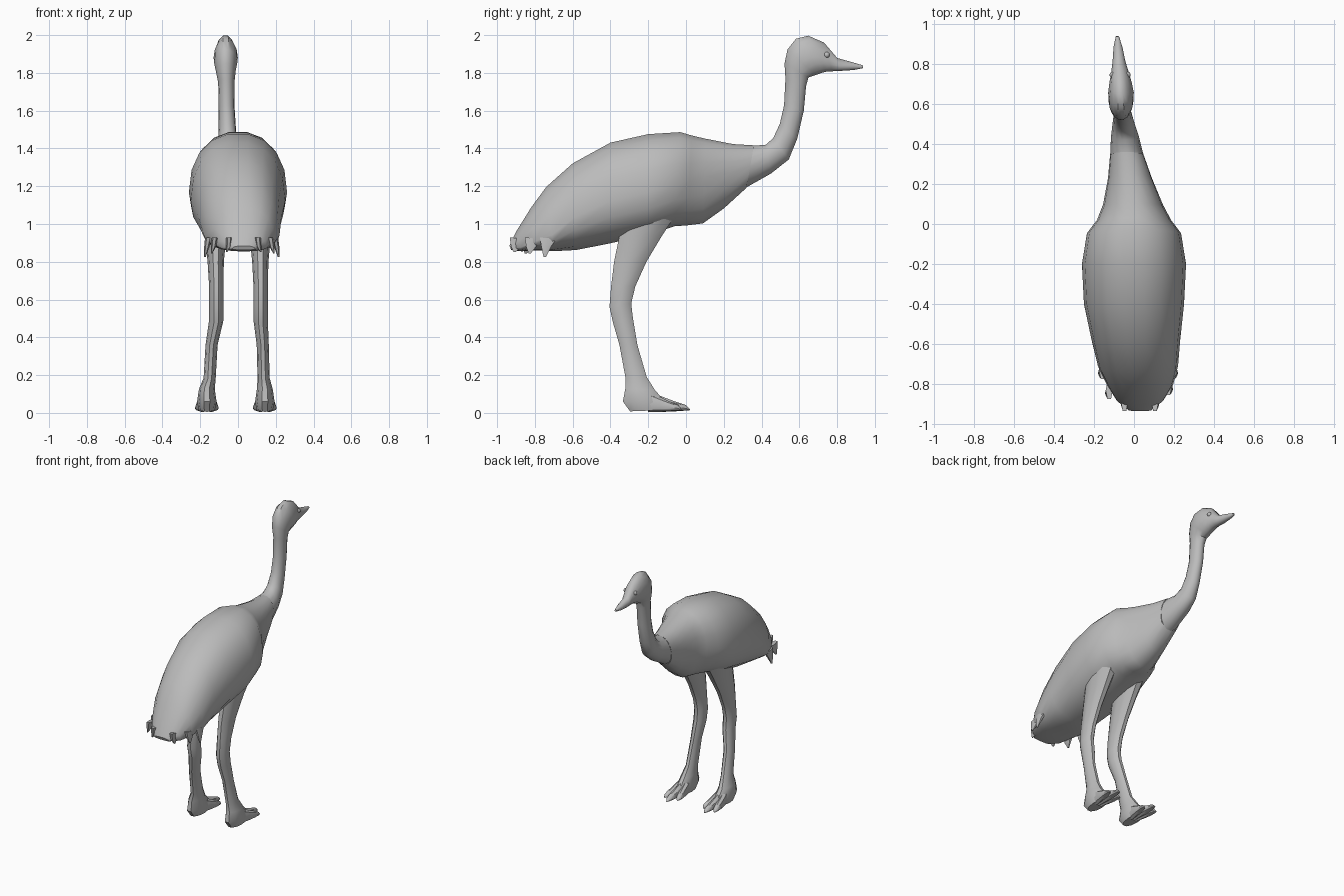
import bpy, bmesh, math
from mathutils import Vector

cube = bpy.data.objects.get("Cube")
if cube:
    bpy.data.objects.remove(cube)

grey = bpy.data.materials.new("plain grey")
grey.use_nodes = True
grey.diffuse_color = (0.5, 0.5, 0.5, 1)
bsdf = next(n for n in grey.node_tree.nodes if n.type == 'BSDF_PRINCIPLED')
bsdf.inputs["Base Color"].default_value = grey.diffuse_color


def finish(name, bm, angle=40):
    bmesh.ops.recalc_face_normals(bm, faces=bm.faces)
    mesh = bpy.data.meshes.new(name)
    bm.to_mesh(mesh)
    bm.free()
    mesh.materials.append(grey)
    mesh.shade_smooth()
    mesh.set_sharp_from_angle(angle=math.radians(angle))
    obj = bpy.data.objects.new(name, mesh)
    bpy.context.collection.objects.link(obj)
    return obj


def loft(name, rings, sides=12, power=1.0, angle=40):
    """Each ring: (y, z) on one edge, (y, z) on the other, half width,
    centre x, and where the widest point lies between the two edges."""
    bm = bmesh.new()
    loops = []
    for top, bottom, width, x, belly in rings:
        a, b = Vector((0, *top)), Vector((0, *bottom))
        loop = []
        for i in range(sides):
            t = math.tau * i / sides
            c, s = math.cos(t), math.sin(t)
            c = math.copysign(abs(c) ** power, c)
            s = math.copysign(abs(s) ** power, s)
            h = belly + s * ((1 - belly) if s > 0 else belly)
            p = b.lerp(a, h)
            p.x = x + c * width
            loop.append(bm.verts.new(p))
        loops.append(loop)
    for p, q in zip(loops, loops[1:]):
        for i in range(sides):
            j = (i + 1) % sides
            bm.faces.new((p[i], p[j], q[j], q[i]))
    bm.faces.new(loops[0])
    bm.faces.new(loops[-1])
    return finish(name, bm, angle)


# Feathered body, from tail to chest
loft("feathered_body", [
    ((-.935, .885), (-.925, .862), .06, .03, .3),
    ((-.90, .96), (-.87, .855), .12, .03, .2),
    ((-.82, 1.09), (-.80, .86), .165, .03, .2),
    ((-.74, 1.20), (-.70, .855), .20, .02, .25),
    ((-.60, 1.325), (-.58, .86), .22, .01, .38),
    ((-.40, 1.435), (-.40, .895), .25, 0, .42),
    ((-.20, 1.48), (-.20, .94), .26, 0, .42),
    ((-.03, 1.49), (-.06, .985), .235, 0, .46),
    ((.03, 1.472), (.01, .99), .185, 0, .5),
    ((.10, 1.455), (.09, 1.0), .15, -.005, .55),
    ((.25, 1.425), (.20, 1.08), .11, -.02, .55),
    ((.36, 1.418), (.32, 1.19), .085, -.035, .5),
], sides=18, power=.9)

# Neck, head and beak
loft("neck_and_head", [
    ((.34, 1.418), (.30, 1.18), .087, -.033, .5),
    ((.42, 1.42), (.45, 1.265), .07, -.045, .5),
    ((.46, 1.455), (.545, 1.34), .055, -.052, .5),
    ((.495, 1.53), (.59, 1.45), .046, -.056, .5),
    ((.518, 1.63), (.625, 1.60), .042, -.06, .5),
    ((.525, 1.77), (.637, 1.73), .043, -.062, .5),
    ((.52, 1.85), (.65, 1.775), .053, -.065, .5),
    ((.535, 1.925), (.69, 1.787), .062, -.065, .5),
    ((.58, 1.983), (.72, 1.798), .064, -.065, .45),
    ((.645, 2.0), (.745, 1.805), .056, -.067, .4),
    ((.73, 1.963), (.775, 1.807), .044, -.07, .4),
    ((.80, 1.88), (.82, 1.81), .032, -.075, .4),
    ((.88, 1.857), (.89, 1.815), .022, -.08, .5),
    ((.937, 1.84), (.938, 1.825), .008, -.083, .5),
], sides=14)

# Eyes
for name, side in (("left_eye", 1), ("right_eye", -1)):
    bm = bmesh.new()
    bmesh.ops.create_uvsphere(bm, u_segments=10, v_segments=6, radius=.016)
    bmesh.ops.translate(bm, verts=bm.verts, vec=(-.069 + side * .037, .745, 1.895))
    finish(name, bm)

# Ragged feather tips along the tail hem
tips = [(-.165, -.74, .825), (.205, -.74, .825), (-.13, -.84, .845),
        (.18, -.82, .845), (-.05, -.90, .853), (.11, -.90, .853)]
for i, (x, y, z) in enumerate(tips):
    loft(f"feather_tip_{i + 1}", [
        ((y - .04, .93), (y + .06, .92), .018, x * .95, .5),
        ((y - .03, .88), (y + .03, .88), .014, x, .5),
        ((y - .015, z), (y, z), .004, x + math.copysign(.01, x), .5),
    ], sides=6)

# Legs and three-toed feet
for label, side, hip, knee, foot in (("left", 1, .118, .12, .142),
                                     ("right", -1, .118, .115, .165)):
    def leg_ring(back, front, width, x):
        return (back, front, width, side * x, .5)

    ankle = knee * .3 + foot * .7
    loft(f"{label}_leg", [
        leg_ring((-.33, 1.06), (-.04, 1.06), .075, hip),
        leg_ring((-.36, .93), (-.12, .94), .056, hip),
        leg_ring((-.385, .80), (-.205, .80), .043, hip),
        leg_ring((-.40, .67), (-.265, .67), .038, knee),
        leg_ring((-.408, .56), (-.287, .58), .038, knee),
        leg_ring((-.39, .48), (-.278, .50), .038, knee),
        leg_ring((-.355, .36), (-.255, .36), .032, knee * .5 + foot * .5),
        leg_ring((-.322, .18), (-.205, .19), .032, ankle),
        leg_ring((-.325, .13), (-.16, .12), .042, foot),
        leg_ring((-.34, .06), (-.10, .055), .052, foot),
        leg_ring((-.30, .008), (-.12, .015), .042, foot),
    ], sides=10)

    # Toes splay to either side of the long middle one
    for toe, spread, length in (("inner", -1, .75), ("middle", 0, 1), ("outer", 1, .8)):
        rings = []
        for t, height, width in ((0, .115, .026), (.35, .085, .027), (.65, .06, .025),
                                 (.9, .042, .018), (1, .02, .005)):
            y = -.2 + .22 * length * t
            x = foot + spread * (.018 + .03 * t)
            rings.append(((y, height), (y, .004 + .01 * t * t), width, side * x, .4))
        loft(f"{label}_{toe}_toe", rings, sides=8)
